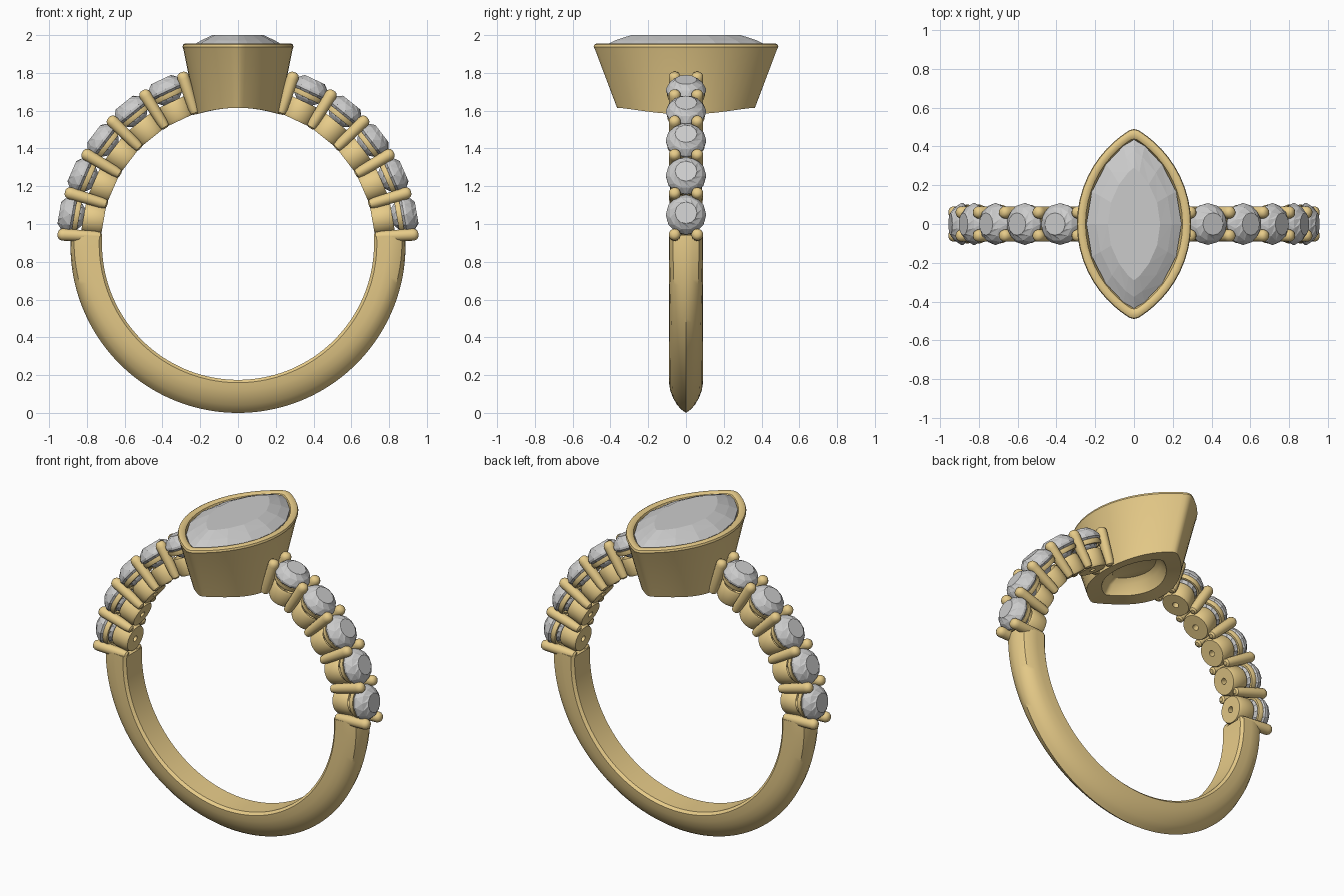
import bpy, bmesh
from math import sin, cos, pi, radians, sqrt
from mathutils import Matrix, Vector

if "Cube" in bpy.data.objects:
    bpy.data.objects.remove(bpy.data.objects["Cube"])

CZ = 0.895      # height of the finger hole centre
R_IN = 0.72     # finger hole radius

gold = bpy.data.materials.new("gold")
gold.diffuse_color = (0.80, 0.60, 0.25, 1)
gold.use_nodes = True
gold.node_tree.nodes["Principled BSDF"].inputs["Base Color"].default_value = gold.diffuse_color


def loft(name, rings, mat=None, wrap=False, smooth=True, matrix=None):
    """Skin a list of equal-length rings; a closed tube if wrap, else capped."""
    bm = bmesh.new()
    vs = [[bm.verts.new(p) for p in ring] for ring in rings]
    n = len(rings[0])
    pairs = list(zip(vs, vs[1:])) + ([(vs[-1], vs[0])] if wrap else [])
    for a, b in pairs:
        for i in range(n):
            j = (i + 1) % n
            if smooth:
                bm.faces.new((a[i], a[j], b[j], b[i]))
            else:
                bm.faces.new((a[i], a[j], b[i]))
                bm.faces.new((a[j], b[j], b[i]))
    if not wrap:
        bm.faces.new(vs[0])
        bm.faces.new(vs[-1])
    bmesh.ops.recalc_face_normals(bm, faces=bm.faces)
    me = bpy.data.meshes.new(name)
    bm.to_mesh(me)
    bm.free()
    ob = bpy.data.objects.new(name, me)
    bpy.context.collection.objects.link(ob)
    if matrix is not None:
        ob.matrix_world = matrix
    if mat:
        me.materials.append(mat)
    if smooth:
        bpy.ops.object.select_all(action='DESELECT')
        ob.select_set(True)
        bpy.context.view_layer.objects.active = ob
        bpy.ops.object.shade_smooth_by_angle(angle=radians(35))
    return ob


def circle(r, z, n=24, off=0.0, y=0.0):
    return [(r * cos(2 * pi * (i + off) / n), y + r * sin(2 * pi * (i + off) / n), z)
            for i in range(n)]


def marquise(a, b, z, n=24):
    """Pointed oval outline with softened tips; z may be a function of x."""
    bb = b * 1.015
    R = (a * a + bb * bb) / (2 * a)
    ys = [-b * cos(pi * i / n) for i in range(n + 1)]
    xs = [0 if i in (0, n) else sqrt(R * R - y * y) - (R - a) for i, y in enumerate(ys)]
    half = list(zip(xs, ys))
    pts = half + [(-x, y) for x, y in half[-2:0:-1]]
    return [(x, y, z(x) if callable(z) else z) for x, y in pts]


def radial(angle, side):
    """Frame at the ring centre whose z axis points outward at the angle."""
    return Matrix.Translation((0, 0, CZ)) @ Matrix.Rotation(side * radians(90 - angle), 4, 'Y')


# Shank: flat-sided at the shoulders, blending to a knife edge underneath
TOP = [(0.075, 0.72), (0.09, 0.735), (0.09, 0.79), (0.088, 0.83), (0.07, 0.868), (0.035, 0.883)]
LOW = [(0.075, 0.72), (0.09, 0.735), (0.084, 0.775), (0.069, 0.815), (0.047, 0.853), (0.024, 0.878)]
sections = []
for k in range(97):
    ang = radians(-183 + 186 * k / 96)
    t = max(0.0, -sin(ang))
    half = [tuple(Vector(p).lerp(Vector(q), t)) for p, q in zip(TOP, LOW)]
    prof = half + [(0, 0.887 + 0.008 * t)] + [(-y, r) for y, r in reversed(half)]
    sections.append([(r * cos(ang), y, CZ + r * sin(ang)) for y, r in prof])
loft("shank", sections, gold)

# Shoulder settings: cups, collars, round stones and paired prongs
STEP = 13.76
CUP = [(0.018, 0.722), (0.078, 0.722), (0.085, 0.738), (0.085, 0.815),
       (0.077, 0.83), (0.05, 0.80), (0.018, 0.765)]
COLLAR = [(0.082, 0.853), (0.095, 0.853), (0.1, 0.866), (0.1, 0.88), (0.085, 0.88)]
GEM = [(0.012, 0.80, 0), (0.065, 0.845, 0.5), (0.107, 0.892, 0), (0.107, 0.905, 0),
       (0.087, 0.937, 0.5), (0.058, 0.96, 0)]
PRONG = [(0.012, 0.722), (0.023, 0.73), (0.028, 0.76), (0.032, 0.92),
         (0.031, 0.936), (0.024, 0.949), (0.012, 0.956)]
for side, label in ((1, "right"), (-1, "left")):
    for i in range(5):
        m = radial(3 + STEP * (i + 0.5), side)
        loft(f"cup_{label}_{i}", [circle(r, z) for r, z in CUP], gold, wrap=True, matrix=m)
        loft(f"collar_{label}_{i}", [circle(r, z) for r, z in COLLAR], gold, wrap=True, matrix=m)
        loft(f"side_stone_{label}_{i}", [circle(r, z, 12, o) for r, z, o in GEM],
             smooth=False, matrix=m)
    for i in range(6):
        m = radial(3 + STEP * i, side)
        for y in (-0.06, 0.06):
            loft(f"prong_{label}_{i}", [circle(r, z, 14, 0, y) for r, z in PRONG],
                 gold, matrix=m)


# Marquise bezel: flared wall, rounded rim, underside following the finger hole
def hole(x):
    return CZ + sqrt(R_IN ** 2 - x * x)


BEZEL = [(0.10, 0.17, 1.69), (0.125, 0.21, 1.665), (0.15, 0.25, hole), (0.22, 0.365, hole),
         (0.289, 0.482, 1.925), (0.294, 0.489, 1.938), (0.290, 0.485, 1.95), (0.28, 0.473, 1.956),
         (0.262, 0.452, 1.956), (0.25, 0.438, 1.948), (0.243, 0.43, 1.93),
         (0.23, 0.41, 1.88), (0.11, 0.19, 1.73)]
loft("bezel", [marquise(a, b, z) for a, b, z in BEZEL], gold)

# Centre stone: faceted marquise with a broad table
STONE = [(0.03, 0.06, 1.74), (0.15, 0.27, 1.84), (0.245, 0.435, 1.925), (0.245, 0.435, 1.942),
         (0.195, 0.375, 1.972), (0.135, 0.29, 2.0)]
loft("centre_stone", [marquise(a, b, z, 8) for a, b, z in STONE], smooth=False)
